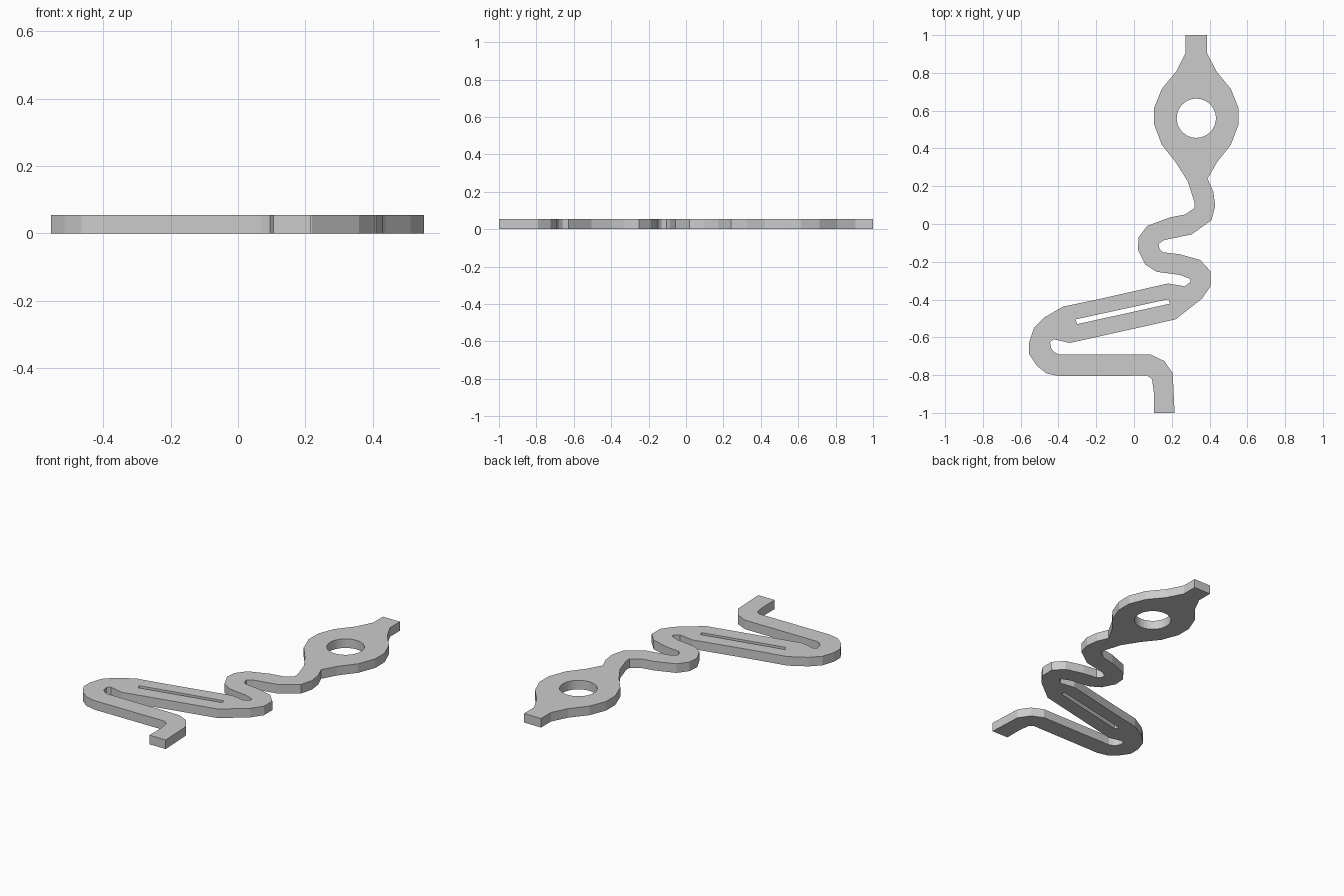
import bpy
from math import cos, sin, tau

THICK = 0.055
EYE_X, EYE_Y, EYE_R = 0.33, 0.56, 0.104

# Half profile of the symmetric eyelet head (half width, y), top to bottom
head = [(0.057, 1), (0.057, 0.905), (0.105, 0.81), (0.183, 0.715),
        (0.223, 0.615), (0.223, 0.525), (0.183, 0.42), (0.108, 0.325)]

# Right edge of the winding tail, neck down to the foot
tail_right = [(0.39, 0.24), (0.42, 0.17), (0.43, 0.095), (0.41, 0.02), (0.305, -0.055),
              (0.16, -0.085), (0.13, -0.105), (0.135, -0.13), (0.155, -0.15),
              (0.24, -0.16), (0.35, -0.19), (0.405, -0.25), (0.405, -0.33),
              (0.36, -0.395), (0.22, -0.505), (-0.34, -0.63), (-0.425, -0.61),
              (-0.445, -0.625), (-0.438, -0.66), (-0.42, -0.68), (-0.395, -0.692),
              (0.09, -0.692), (0.16, -0.725), (0.205, -0.79), (0.215, -1)]

# Left edge of the tail, foot back up to the neck
tail_left = [(0.105, -1), (0.105, -0.89), (0.095, -0.82), (0.07, -0.803),
             (-0.4, -0.805), (-0.465, -0.79), (-0.515, -0.75), (-0.555, -0.69),
             (-0.555, -0.625), (-0.53, -0.55), (-0.475, -0.495), (-0.375, -0.437),
             (-0.195, -0.4), (0.18, -0.315), (0.27, -0.33), (0.3, -0.305),
             (0.295, -0.29), (0.245, -0.27), (0.12, -0.253), (0.06, -0.215),
             (0.02, -0.135), (0.025, -0.07), (0.07, -0.01), (0.19, 0.035),
             (0.27, 0.05), (0.32, 0.085), (0.32, 0.115), (0.285, 0.225)]

outline = ([(EYE_X + w, y) for w, y in head] + tail_right + tail_left
           + [(EYE_X - w, y) for w, y in reversed(head)])

# Round eye hole and thin slot where the band doubles back
eye = [(EYE_X + EYE_R * cos(tau * i / 32), EYE_Y + EYE_R * sin(tau * i / 32)) for i in range(32)]
slot = [(-0.31, -0.505), (0.183, -0.398), (0.19, -0.422), (-0.3, -0.53)]

# Filled flat curve, extruded to the plate thickness
curve = bpy.data.curves.new("winding_plate", 'CURVE')
curve.dimensions = '2D'
curve.fill_mode = 'BOTH'
curve.extrude = THICK / 2
for loop in (outline, eye, slot):
    spline = curve.splines.new('POLY')
    spline.points.add(len(loop) - 1)
    for point, (x, y) in zip(spline.points, loop):
        point.co = (x, y, 0, 1)
    spline.use_cyclic_u = True
    spline.use_smooth = False

plate = bpy.data.objects.new("winding_plate", curve)
bpy.context.collection.objects.link(plate)
plate.location.z = THICK / 2
bpy.context.view_layer.objects.active = plate
plate.select_set(True)
bpy.ops.object.convert(target='MESH')
bpy.ops.object.shade_flat()
